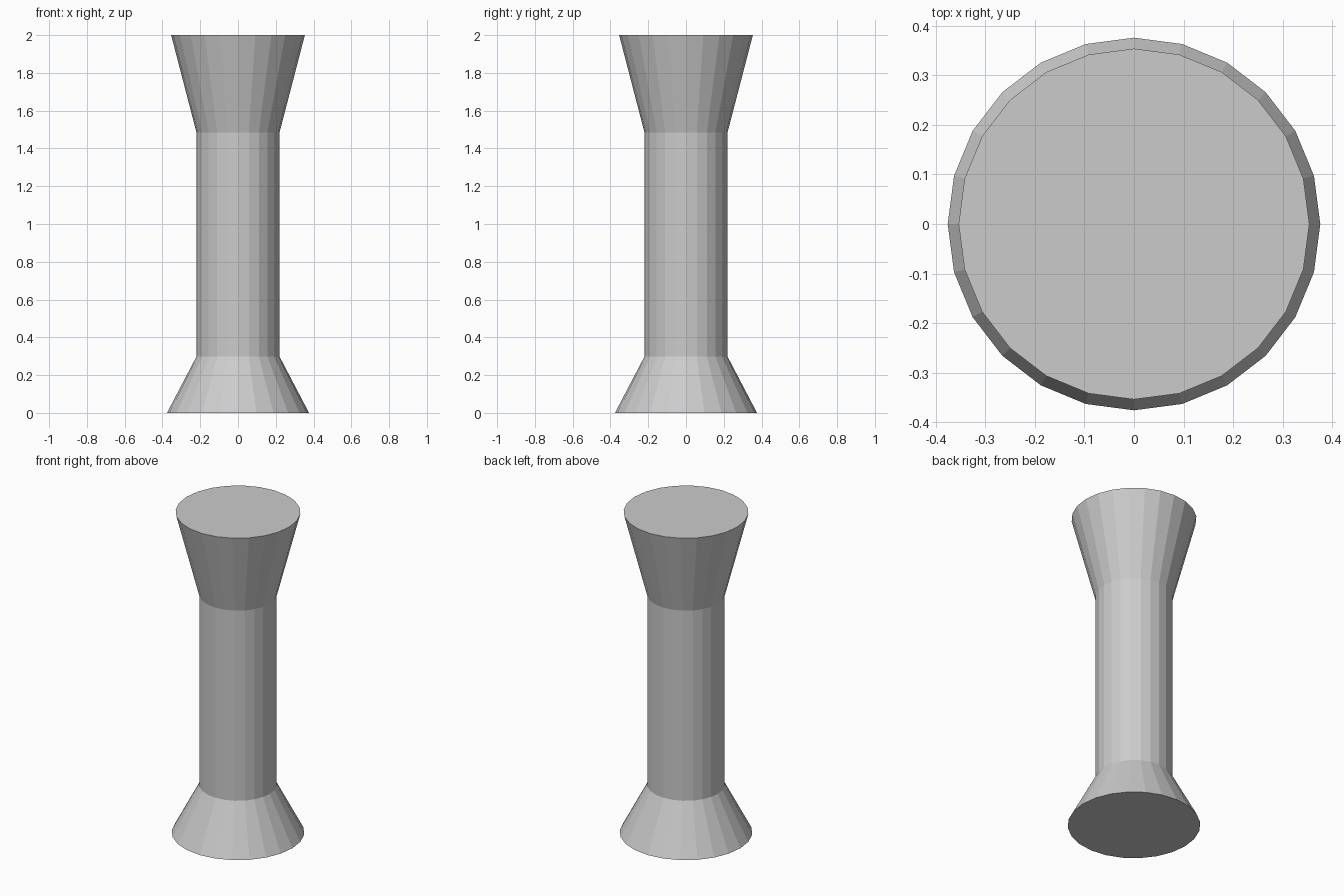
import bpy
import bmesh
from math import cos, sin, tau

if "Cube" in bpy.data.objects:
    bpy.data.objects.remove(bpy.data.objects["Cube"])

SIDES = 24
# (radius, height) from the floor up: flared foot, straight shaft, flared head
PROFILE = [(0.376, 0.0), (0.22, 0.298), (0.22, 1.485), (0.354, 2.0)]


def lathe(name, profile, sides):
    """Closed flat-shaded solid of revolution around z."""
    bm = bmesh.new()
    rings = [[bm.verts.new((r * cos(tau * i / sides), r * sin(tau * i / sides), z))
              for i in range(sides)] for r, z in profile]
    for low, high in zip(rings, rings[1:]):
        for i in range(sides):
            j = (i + 1) % sides
            bm.faces.new((low[i], low[j], high[j], high[i]))
    # End caps
    bm.faces.new(rings[0][::-1])
    bm.faces.new(rings[-1])
    mesh = bpy.data.meshes.new(name)
    bm.to_mesh(mesh)
    bm.free()
    obj = bpy.data.objects.new(name, mesh)
    bpy.context.collection.objects.link(obj)
    return obj


# Pedestal column
lathe("pedestal_column", PROFILE, SIDES)
